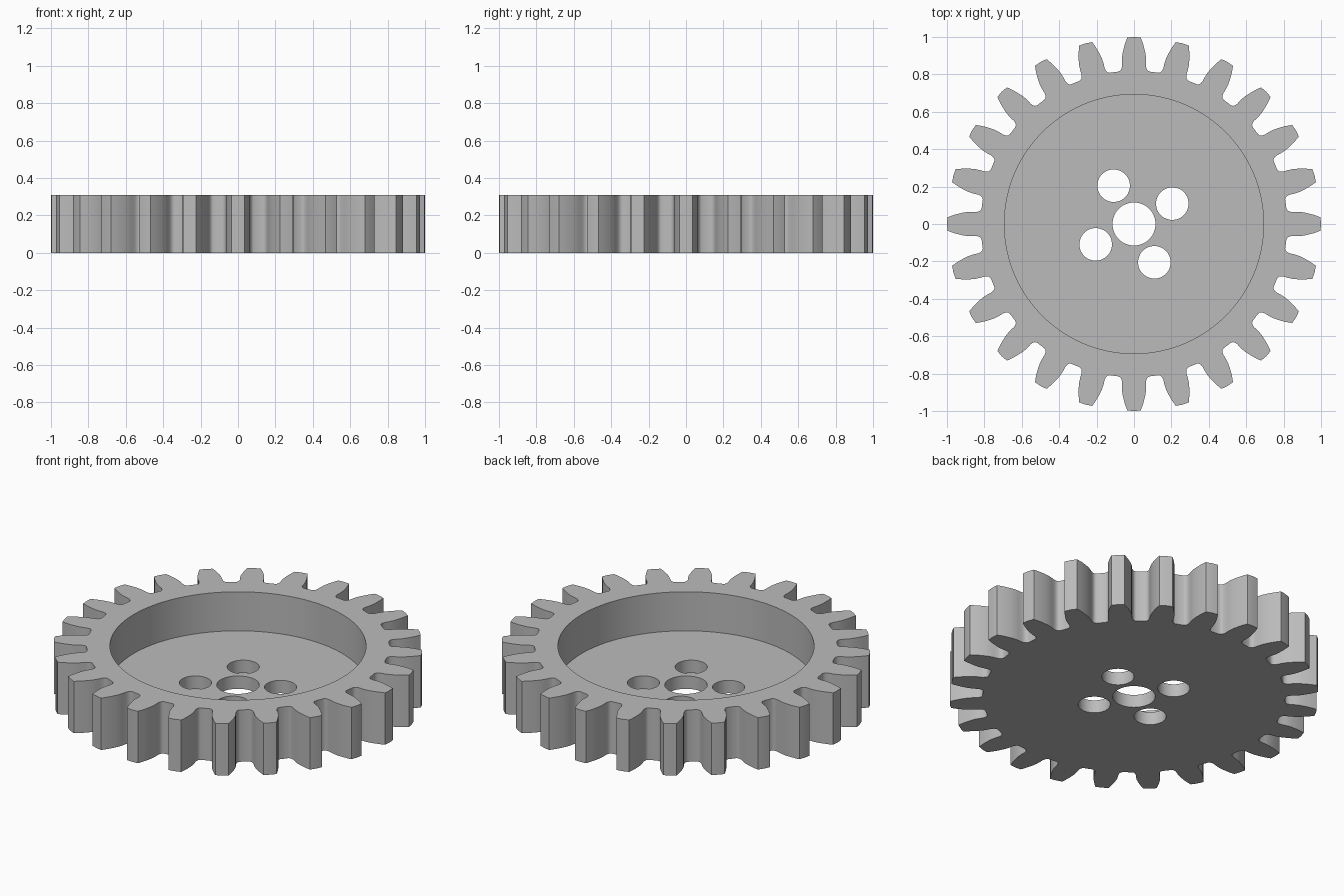
import bpy, bmesh, math
from mathutils import Matrix, Vector

if "Cube" in bpy.data.objects:
    bpy.data.objects.remove(bpy.data.objects["Cube"])

TEETH, HEIGHT, FLOOR = 24, 0.31, 0.077

grey = bpy.data.materials.new("plain_grey")
grey.use_nodes = True
colour = (0.5, 0.5, 0.5, 1)
grey.diffuse_color = colour
grey.node_tree.nodes["Principled BSDF"].inputs["Base Color"].default_value = colour

# Tooth half profile: distance from the axis, half width
flank = [(0.815, 0.082), (0.82, 0.073), (0.83, 0.067), (0.845, 0.064), (0.87, 0.065),
         (0.895, 0.064), (0.92, 0.0595), (0.945, 0.0535), (0.97, 0.046), (0.997, 0.036)]
tooth = [(r, -w) for r, w in flank] + [(1.0, 0)] + [(r, w) for r, w in reversed(flank)]

# Toothed blank, extruded from its outline
bm = bmesh.new()
outline = []
for i in range(TEETH):
    turn = Matrix.Rotation(math.tau * i / TEETH, 3, "Z")
    outline += [bm.verts.new(turn @ Vector((r, w, 0))) for r, w in tooth]
base = bm.faces.new(outline)
top = bmesh.ops.extrude_face_region(bm, geom=[base])["geom"]
bmesh.ops.translate(bm, vec=(0, 0, HEIGHT),
                    verts=[v for v in top if isinstance(v, bmesh.types.BMVert)])
bmesh.ops.recalc_face_normals(bm, faces=bm.faces)
mesh = bpy.data.meshes.new("gear_wheel")
bm.to_mesh(mesh)
bm.free()
mesh.materials.append(grey)
gear = bpy.data.objects.new("gear_wheel", mesh)
bpy.context.collection.objects.link(gear)
bpy.context.view_layer.objects.active = gear


def bore(name, radius, x=0, y=0, bottom=-0.2, sides=48):
    """Cut a round hole down to the given height."""
    bpy.ops.mesh.primitive_cylinder_add(vertices=sides, radius=radius, depth=1,
                                        location=(x, y, bottom + 0.5))
    cutter = bpy.context.object
    cutter.name = name
    cutter.hide_render = True
    cutter.data.materials.append(grey)
    bpy.context.view_layer.objects.active = gear
    mod = gear.modifiers.new(name, "BOOLEAN")
    mod.operation, mod.solver, mod.object = "DIFFERENCE", "EXACT", cutter
    bpy.ops.object.modifier_apply(modifier=mod.name)
    bpy.data.objects.remove(cutter)


# Dished recess, shaft bore and four bolt holes
bore("recess", 0.693, bottom=FLOOR, sides=96)
bore("shaft_bore", 0.115)
for i in range(4):
    a = math.radians(28 + 90 * i)
    bore("bolt_hole", 0.087, 0.232 * math.cos(a), 0.232 * math.sin(a))

bpy.ops.object.select_all(action="DESELECT")
gear.select_set(True)
bpy.context.view_layer.objects.active = gear
bpy.ops.object.shade_smooth_by_angle(angle=math.radians(30))
